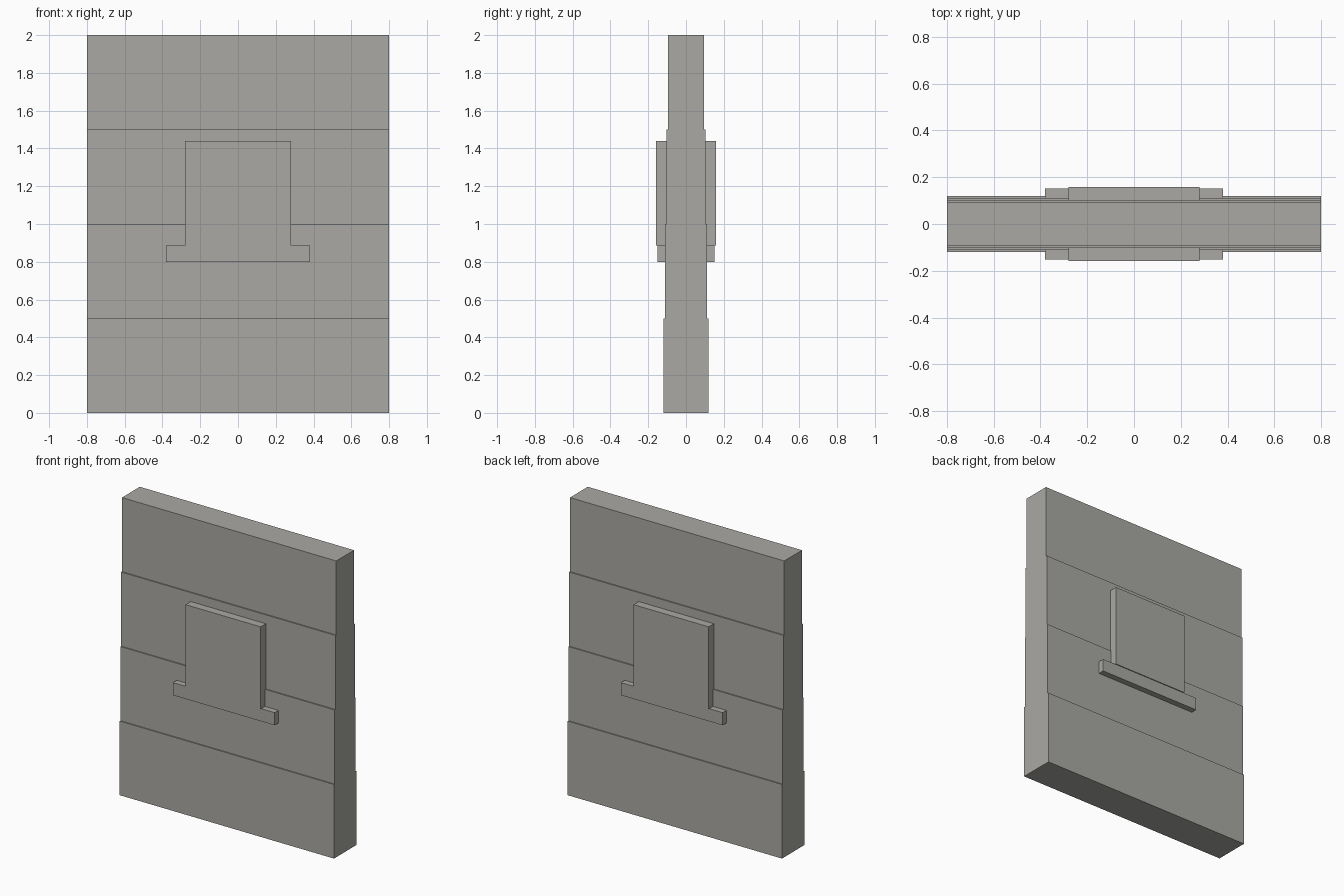
import bpy

if "Cube" in bpy.data.objects:
    bpy.data.objects.remove(bpy.data.objects["Cube"])

stone = bpy.data.materials.new("grey_stone")
stone.diffuse_color = (0.40, 0.395, 0.37, 1.0)
stone.use_nodes = True
stone.node_tree.nodes["Principled BSDF"].inputs["Base Color"].default_value = stone.diffuse_color


def block(name, half_x, half_y, z0, z1):
    """Box centred on x and y, spanning z0 to z1."""
    bpy.ops.mesh.primitive_cube_add(size=2, location=(0, 0, (z0 + z1) / 2))
    obj = bpy.context.object
    obj.name = name
    obj.scale = (half_x, half_y, (z1 - z0) / 2)
    bpy.ops.object.transform_apply(location=False, rotation=False, scale=True)
    obj.data.materials.append(stone)
    return obj


# Wall courses, each a little thinner than the one below
for i, half_depth in enumerate((0.119, 0.111, 0.103, 0.095)):
    block(f"wall_course_{i + 1}", 0.8, half_depth, i * 0.5, (i + 1) * 0.5)

# Window panel and sill, standing out on both sides of the wall
block("window_panel", 0.28, 0.158, 0.885, 1.44)
block("window_sill", 0.38, 0.152, 0.80, 0.885)
